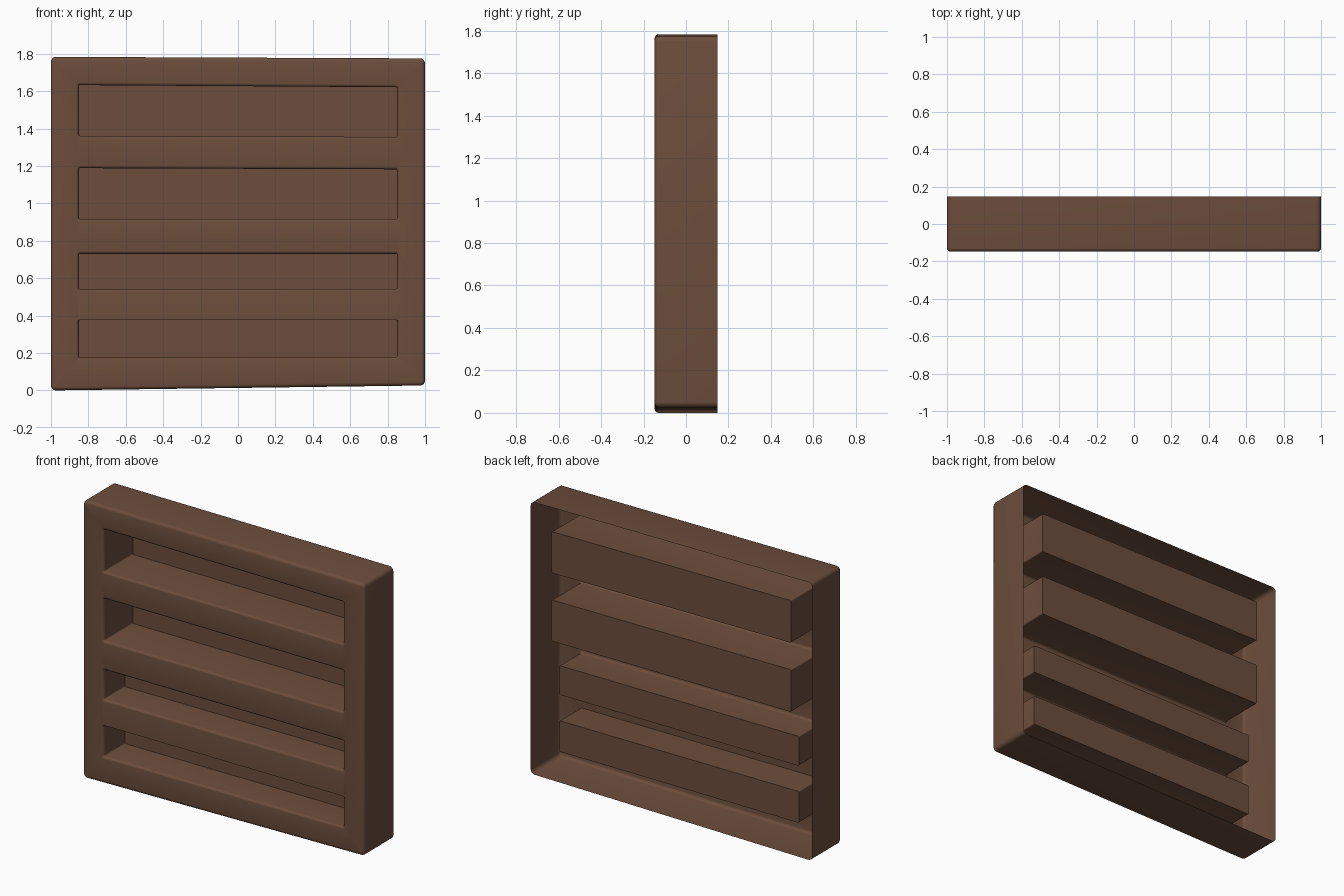
import bpy, bmesh, math

if "Cube" in bpy.data.objects:
    bpy.data.objects.remove(bpy.data.objects["Cube"])

FRONT, BACK = -0.148, 0.148
SEG = 4            # segments in every rounded edge
bm = bmesh.new()


def ring(quad, y, inset=0.0, r=0.02, inset_top=True):
    """Rounded four-sided loop; quad = z of top-left, top-right, bottom-right, bottom-left and half width."""
    w, ztl, ztr, zbr, zbl = quad
    corners = [(w, ztr, 0), (-w, ztl, 90), (-w, zbl, 180), (w, zbr, 270)]
    verts = []
    for x, z, start in corners:
        sx = 1 if x > 0 else -1
        sz = 1 if start < 180 else -1
        dz = inset if (sz < 0 or inset_top) else 0
        cx, cz = x - sx * (inset + r), z - sz * (dz + r)
        for i in range(SEG + 1):
            a = math.radians(start + 90 * i / SEG)
            verts.append(bm.verts.new((cx + r * math.cos(a), y, cz + r * math.sin(a))))
    return verts


def loop_edges(vs):
    return [bm.edges.new((vs[i], vs[(i + 1) % len(vs)])) for i in range(len(vs))]


def bridge(a, b):
    n = len(a)
    for i in range(n):
        j = (i + 1) % n
        bm.faces.new((a[i], a[j], b[j], b[i]))


def bridge_all(rings):
    for a, b in zip(rings, rings[1:]):
        bridge(a, b)


# Outer frame: rounded front edge, then straight walls to the open back
f = 0.02
outline = (1.0, 1.783, 1.775, 0.026, 0.0)
rings = []
for i in range(SEG + 1):
    a = math.pi / 2 * i / SEG
    inset = f * (1 - math.sin(a))
    rings.append(ring(outline, FRONT + f * (1 - math.cos(a)), inset, 0.026 - inset))
rings.append(ring(outline, BACK, 0, 0.026))
face_edges = loop_edges(rings[0])
bridge_all(rings)

# Four recessed pockets: rounded mouth, straight walls, closed floor
pockets = [
    ((0.866, 1.647, 1.636, 1.340, 1.346), BACK, True),
    ((0.866, 1.203, 1.197, 0.902, 0.902), BACK, True),
    ((0.866, 0.745, 0.745, 0.528, 0.526), 0.07, True),
    ((0.866, 0.376, 0.376, 0.163, 0.160), 0.07, False),
]
m = 0.015
for quad, depth, round_top in pockets:
    rings = []
    for i in range(SEG + 1):
        a = math.pi / 2 * i / SEG
        inset = m * math.sin(a)
        rings.append(ring(quad, FRONT + m * (1 - math.cos(a)), inset, 0.022 - inset, round_top))
    rings.append(ring(quad, depth, m, 0.022 - m, round_top))
    face_edges += loop_edges(rings[0])
    bridge_all(rings)
    bm.faces.new(rings[-1])

# Front plate with the pocket mouths left open
plate = bmesh.ops.triangle_fill(bm, use_beauty=True, use_dissolve=False, edges=face_edges)
bmesh.ops.recalc_face_normals(bm, faces=bm.faces[:])
front_face = next(g for g in plate["geom"] if isinstance(g, bmesh.types.BMFace))
front_face.normal_update()
if front_face.normal.y > 0:
    bmesh.ops.reverse_faces(bm, faces=bm.faces[:])

mesh = bpy.data.meshes.new("slotted_panel")
bm.to_mesh(mesh)
bm.free()
panel = bpy.data.objects.new("slotted_panel", mesh)
bpy.context.collection.objects.link(panel)

# Brown wood colour
brown = bpy.data.materials.new("brown_wood")
brown.diffuse_color = (0.15, 0.075, 0.045, 1)
brown.use_nodes = True
brown.node_tree.nodes["Principled BSDF"].inputs["Base Color"].default_value = brown.diffuse_color
mesh.materials.append(brown)

bpy.context.view_layer.objects.active = panel
panel.select_set(True)
bpy.ops.object.shade_smooth_by_angle(angle=math.radians(35))
